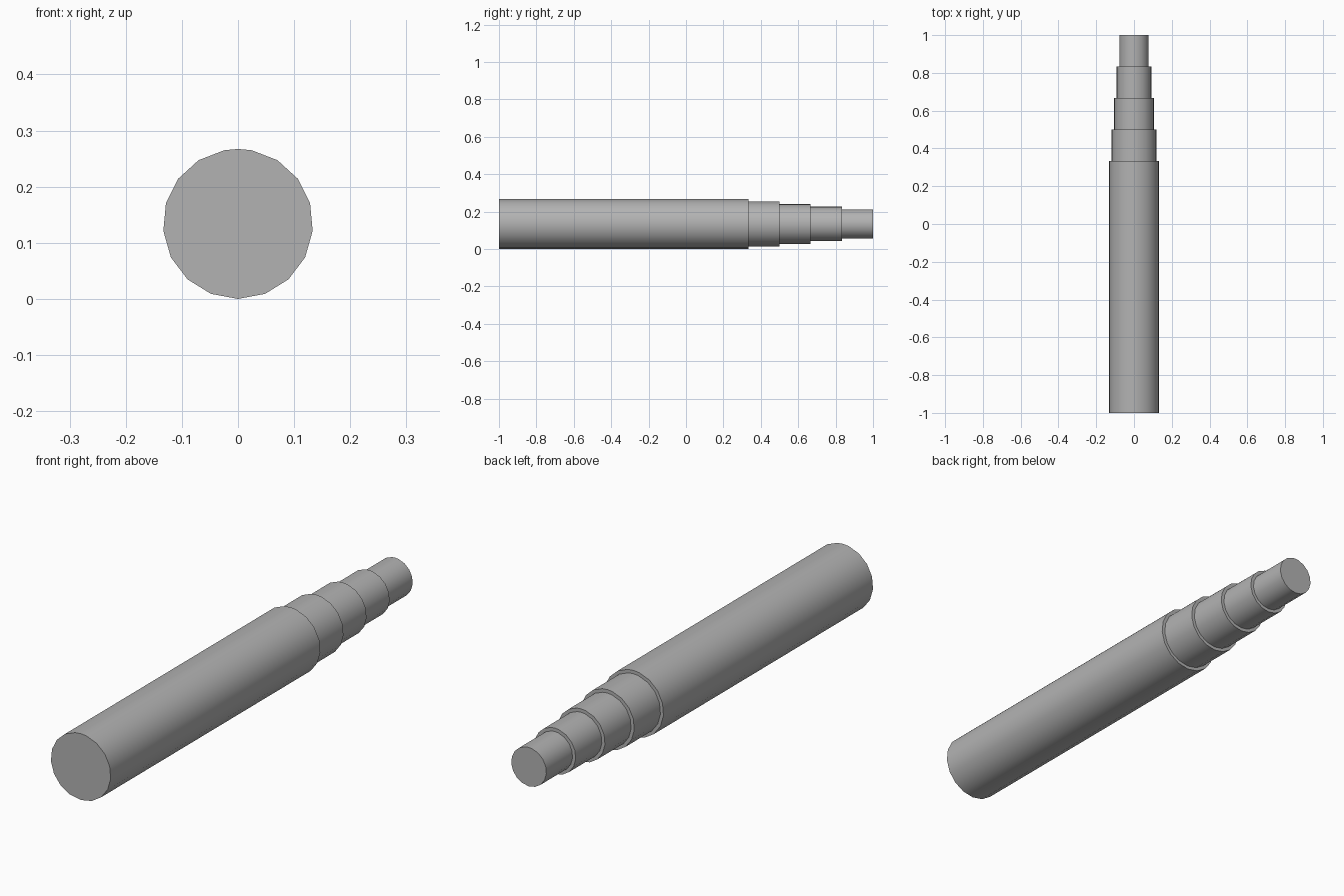
import bpy
import bmesh
import math

cube = bpy.data.objects.get("Cube")
if cube:
    bpy.data.objects.remove(cube, do_unlink=True)

GREY = (0.45, 0.45, 0.45, 1.0)
metal = bpy.data.materials.new("plain grey")
metal.use_nodes = True
metal.diffuse_color = GREY
metal.node_tree.nodes["Principled BSDF"].inputs["Base Color"].default_value = GREY

SIDES = 17
AXIS_Z = 0.1336
OVERLAP = 0.04


def ring_angles():
    # Odd-sided ring with a corner at the bottom, plus a seam corner at the top
    angles = [math.tau * i / SIDES for i in range(SIDES)]
    return sorted(angles + [math.pi])


def tube(name, radius, front, back):
    bm = bmesh.new()
    outline = [bm.verts.new((radius * math.sin(a), front, AXIS_Z - radius * math.cos(a)))
               for a in ring_angles()]
    cap = bm.faces.new(outline)
    grown = bmesh.ops.extrude_face_region(bm, geom=[cap], use_keep_orig=True)
    moved = [v for v in grown["geom"] if isinstance(v, bmesh.types.BMVert)]
    bmesh.ops.translate(bm, verts=moved, vec=(0, back - front, 0))
    bmesh.ops.recalc_face_normals(bm, faces=bm.faces)
    mesh = bpy.data.meshes.new(name)
    bm.to_mesh(mesh)
    bm.free()
    mesh.materials.append(metal)
    obj = bpy.data.objects.new(name, mesh)
    bpy.context.collection.objects.link(obj)
    bpy.ops.object.select_all(action="DESELECT")
    obj.select_set(True)
    bpy.context.view_layer.objects.active = obj
    bpy.ops.object.shade_smooth_by_angle(angle=math.radians(40))


# Wide outer tube
tube("main_tube", AXIS_Z, -1, 1 / 3)

# Four narrower sections telescoping out of the back
for i in range(4):
    start = (2 + i) / 6
    tube(f"telescoping_section_{i + 1}", 0.12 - 0.0139 * i, start - OVERLAP, start + 1 / 6)
